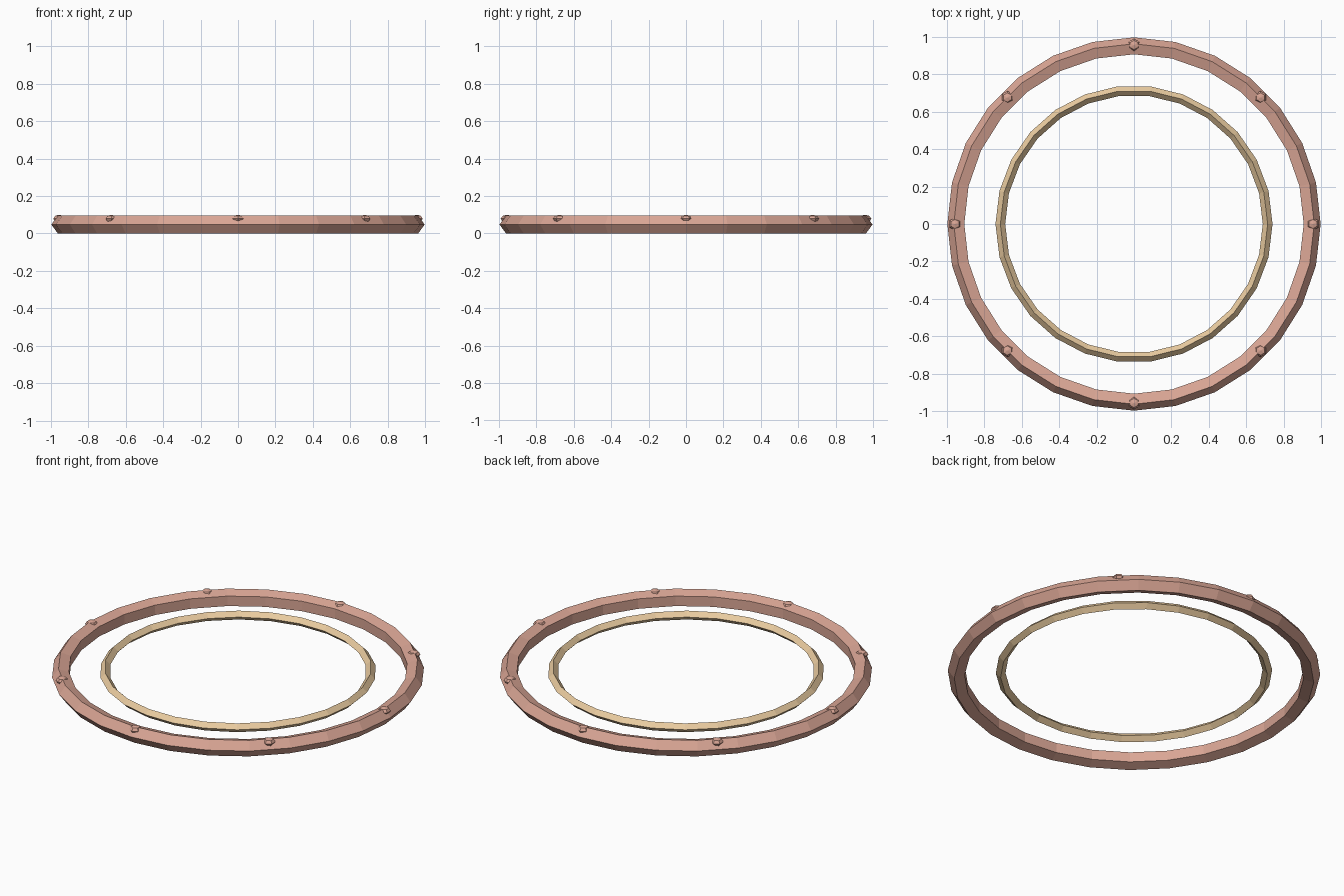
import bpy
from math import cos, sin, tau

if "Cube" in bpy.data.objects:
    bpy.data.objects.remove(bpy.data.objects["Cube"])


def material(name, rgb):
    m = bpy.data.materials.new(name)
    m.diffuse_color = (*rgb, 1)
    m.use_nodes = True
    m.node_tree.nodes["Principled BSDF"].inputs["Base Color"].default_value = m.diffuse_color
    return m


def finish(name, mat):
    ob = bpy.context.object
    ob.name = name
    ob.data.materials.append(mat)
    return ob


def ring(name, mat, major, minor, segs, sides, z):
    bpy.ops.mesh.primitive_torus_add(
        major_radius=major, minor_radius=minor, major_segments=segs,
        minor_segments=sides, location=(0, 0, z))
    return finish(name, mat)


rose = material("rose_metal", (0.70, 0.38, 0.30))
gold = material("pale_gold", (0.82, 0.60, 0.35))

# Outer ring with a five-sided section, inner ring with a diamond section
ring("outer_ring", rose, 0.947, 0.05, 28, 5, 0.0476)
ring("inner_ring", gold, 0.714, 0.026, 26, 4, 0.054)

# Eight flattened studs along the top of the outer ring
for i in range(8):
    a = tau * i / 8
    bpy.ops.mesh.primitive_uv_sphere_add(
        segments=6, ring_count=4, radius=0.035,
        location=(0.956 * cos(a), 0.956 * sin(a), 0.079))
    stud = finish(f"stud_{i + 1}", rose)
    stud.scale.z = 0.6
